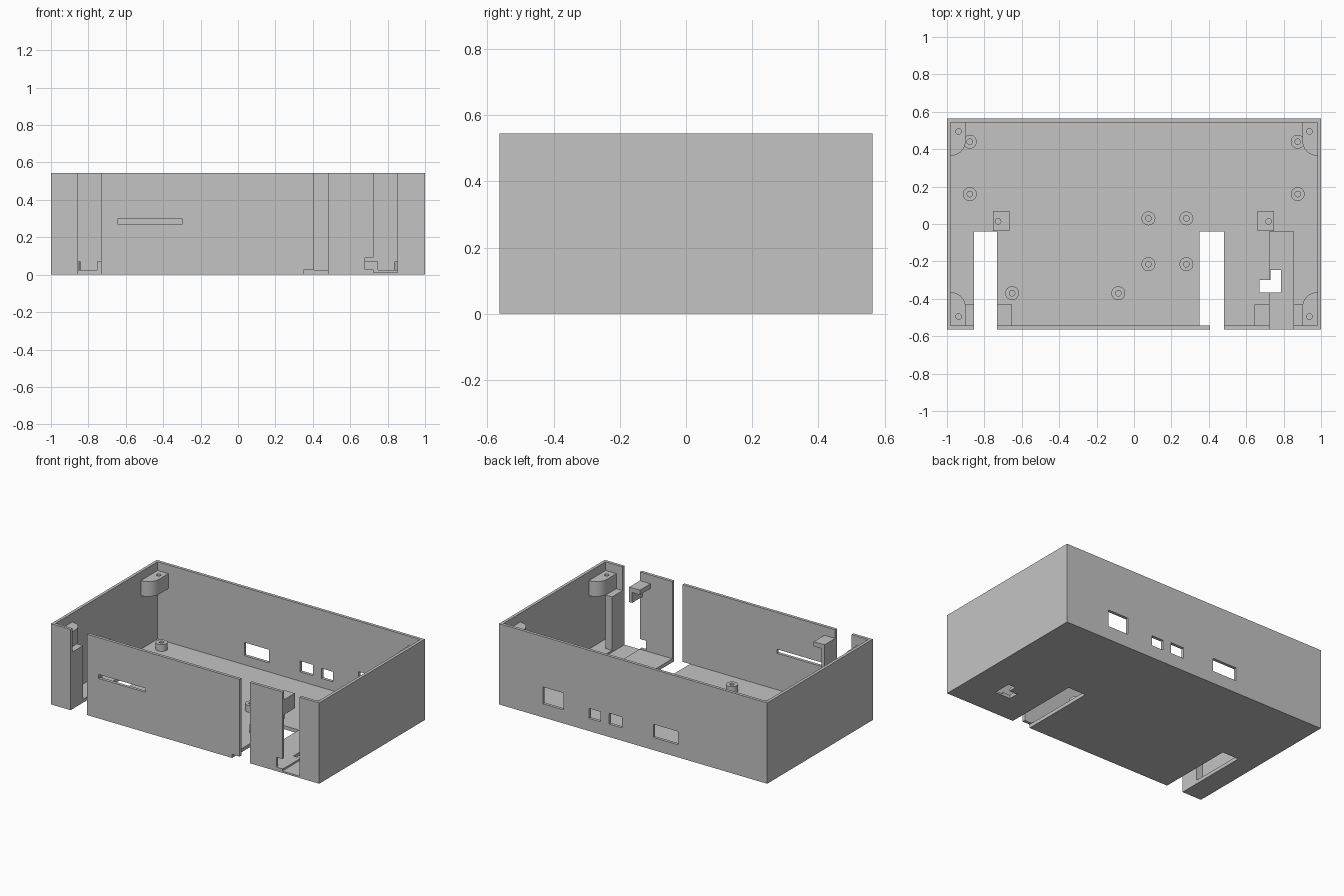
import bpy, bmesh, math

if "Cube" in bpy.data.objects:
    bpy.data.objects.remove(bpy.data.objects["Cube"])

HX, HY, H = 1.0, 0.563, 0.545      # outer half sizes and height
T, F = 0.02, 0.024                 # wall and floor thickness
IX, IY = HX - T, HY - T            # inner half sizes
PAD = 0.07                         # top of standoffs and blocks
SHELF0, SHELF1 = 0.385, 0.486      # lid boss bottom and top

grey = bpy.data.materials.new("light grey plastic")
grey.diffuse_color = (0.55, 0.55, 0.55, 1)
grey.use_nodes = True
grey.node_tree.nodes["Principled BSDF"].inputs["Base Color"].default_value = grey.diffuse_color


def make(name, bm):
    bmesh.ops.recalc_face_normals(bm, faces=bm.faces)
    me = bpy.data.meshes.new(name)
    bm.to_mesh(me)
    bm.free()
    me.materials.append(grey)
    ob = bpy.data.objects.new(name, me)
    bpy.context.collection.objects.link(ob)
    return ob


def prism(name, pts, z0, z1):
    bm = bmesh.new()
    face = bm.faces.new([bm.verts.new((x, y, z0)) for x, y in pts])
    top = bmesh.ops.extrude_face_region(bm, geom=[face])["geom"]
    bmesh.ops.translate(bm, vec=(0, 0, z1 - z0),
                        verts=[v for v in top if isinstance(v, bmesh.types.BMVert)])
    return make(name, bm)


def box(name, x0, x1, y0, y1, z0, z1):
    return prism(name, [(x0, y0), (x1, y0), (x1, y1), (x0, y1)], z0, z1)


def circle(x, y, r, n=24):
    return [(x + r * math.cos(i * math.tau / n), y + r * math.sin(i * math.tau / n))
            for i in range(n)]


def activate(ob):
    bpy.ops.object.select_all(action='DESELECT')
    ob.select_set(True)
    bpy.context.view_layer.objects.active = ob


def boolean(ob, other, op='DIFFERENCE'):
    activate(ob)
    mod = ob.modifiers.new(op, 'BOOLEAN')
    mod.operation, mod.solver, mod.object = op, 'EXACT', other
    bpy.ops.object.modifier_apply(modifier=mod.name)
    bpy.data.objects.remove(other)


def drill(ob, x, y, z0, z1, r=0.015):
    boolean(ob, prism("drill", circle(x, y, r), z0, z1))
    activate(ob)
    bpy.ops.object.shade_smooth_by_angle(angle=math.radians(30))


# Open tray with cable slots, port windows, slit, recess and floor opening
tray = box("case_tray", -HX, HX, -HY, HY, 0, H)
cuts = [
    (-IX, IX, -IY, IY, F, 1),                    # cavity
    (-0.855, -0.733, -0.7, -0.04, -1, 1),        # left slot
    (0.35, 0.482, -0.7, -0.04, -1, F),           # middle floor slot
    (0.405, 0.482, -0.7, -0.5, -1, 1),           # middle wall slot
    (0.725, 0.853, -0.7, -0.04, 0.012, 1),       # right recess
    (0.68, 0.74, -0.7, -0.5, 0.027, 0.093),      # wall notch
    (0.67, 0.785, -0.367, -0.3, -1, 0.2),        # floor opening
    (0.73, 0.785, -0.34, -0.245, -1, 0.2),
    (-0.645, -0.297, -0.7, -0.5, 0.27, 0.297),   # front slit
    (0.52, 0.674, 0.5, 0.7, 0.092, 0.205),       # rear ports
    (0.243, 0.33, 0.5, 0.7, 0.085, 0.153),
    (0.082, 0.18, 0.5, 0.7, 0.087, 0.16),
    (-0.333, -0.15, 0.5, 0.7, 0.085, 0.174),
]
for c in cuts:
    boolean(tray, box("cutter", *c))

# Round board standoffs
spots = [(-0.878, 0.44), (-0.878, 0.16), (0.875, 0.44), (0.875, 0.16),
         (0.077, 0.03), (0.28, 0.03), (0.077, -0.215), (0.28, -0.215),
         (-0.652, -0.37), (-0.084, -0.37)]
for x, y in spots:
    post = prism("standoff", circle(x, y, 0.037, 32), F - 0.004, PAD)
    drill(post, x, y, F, 1)

# Square screw blocks behind the slots
for s, x0, x1, hx in ((-1, -0.755, -0.665, -0.727), (1, 0.66, 0.748, 0.72)):
    block = box("screw_block", x0, x1, -0.037, 0.07, F - 0.004, PAD)
    drill(block, hx, 0.014, F, 1)

# Rounded lid bosses in the four corners
arc = [(IX - 0.08 * math.sin(a), 0.445 - 0.08 * math.cos(a))
       for a in [i * math.pi / 24 for i in range(13)]]
outline = [(IX + 0.005, arc[0][1])] + arc + [(0.9, IY + 0.005), (IX + 0.005, IY + 0.005)]
for sx in (-1, 1):
    for sy in (-1, 1):
        boss = prism("corner_boss", [(sx * x, sy * y) for x, y in outline], SHELF0, SHELF1)
        drill(boss, sx * 0.938, sy * 0.495, SHELF0 + 0.01, 1)

# Guide posts on the outer side of each slot
box("left_guide_post", -0.905, -0.855, -IY, -0.43, F - 0.004, SHELF0)
box("right_guide_post", 0.853, 0.903, -IY, -0.43, F - 0.004, SHELF0)

# Ledge brackets on the inner side: top plate with a lip along the slot
box("left_ledge", -0.733, -0.652, -IY, -0.43, 0.455, SHELF1)
box("left_ledge_lip", -0.733, -0.711, -IY, -0.43, F - 0.004, 0.455)
box("right_ledge", 0.645, 0.725, -IY, -0.43, 0.455, SHELF1)
box("right_ledge_lip", 0.703, 0.725, -IY, -0.43, SHELF0, 0.455)
